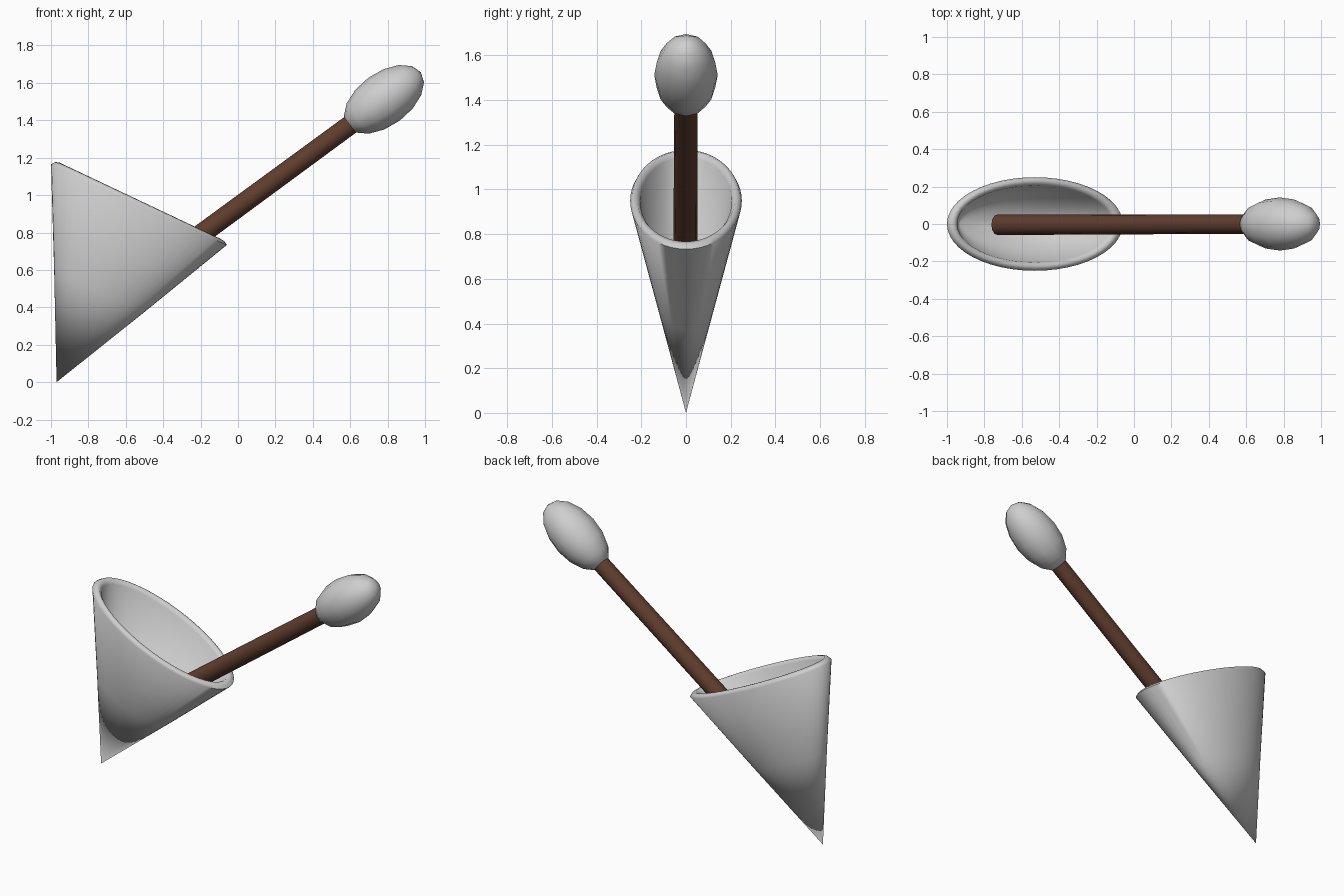
import bpy, bmesh, math
from mathutils import Vector

if "Cube" in bpy.data.objects:
    bpy.data.objects.remove(bpy.data.objects["Cube"])


def material(name, rgb):
    m = bpy.data.materials.new(name)
    m.diffuse_color = (*rgb, 1)
    m.use_nodes = True
    m.node_tree.nodes["Principled BSDF"].inputs["Base Color"].default_value = m.diffuse_color
    return m


grey = material("pale_grey", (0.62, 0.62, 0.62))
brown = material("dark_brown_wood", (0.115, 0.047, 0.027))


def finish(bm, name, mat, angle):
    bmesh.ops.recalc_face_normals(bm, faces=bm.faces)
    me = bpy.data.meshes.new(name)
    bm.to_mesh(me)
    bm.free()
    ob = bpy.data.objects.new(name, me)
    bpy.context.collection.objects.link(ob)
    me.materials.append(mat)
    bpy.ops.object.select_all(action='DESELECT')
    ob.select_set(True)
    bpy.context.view_layer.objects.active = ob
    bpy.ops.object.shade_smooth_by_angle(angle=math.radians(angle))
    return ob


# Slanted hollow cone: each ring is (left end x,z, right end x,z, half width)
rings = [(-0.983, 0.60, -0.50, 0.375, 0.128),
         (-1.00, 1.165, -0.06, 0.733, 0.25),
         (-0.977, 1.177, -0.073, 0.754, 0.24),
         (-0.955, 1.174, -0.095, 0.767, 0.222),
         (-0.945, 1.145, -0.115, 0.755, 0.205)]
N = 48
bm = bmesh.new()
outer_tip = bm.verts.new((-0.97, 0, 0))
inner_tip = bm.verts.new((-0.93, 0, 0.12))
loops = []
for xl, zl, xr, zr, w in rings:
    c = Vector(((xl + xr) / 2, 0, (zl + zr) / 2))
    h = Vector(((xr - xl) / 2, 0, (zr - zl) / 2))
    loops.append([bm.verts.new(c + h * math.cos(2 * math.pi * i / N)
                               + Vector((0, w * math.sin(2 * math.pi * i / N), 0)))
                  for i in range(N)])
for i in range(N):
    j = (i + 1) % N
    bm.faces.new((outer_tip, loops[0][i], loops[0][j]))
    for a, b in zip(loops, loops[1:]):
        bm.faces.new((a[i], b[i], b[j], a[j]))
    bm.faces.new((inner_tip, loops[-1][j], loops[-1][i]))
finish(bm, "cone_cup", grey, 70)

# Wooden stick leaning out of the cup
start, end = Vector((-0.73, -0.004, 0.40)), Vector((0.66, 0, 1.42))
axis = end - start
bm = bmesh.new()
bmesh.ops.create_cone(bm, cap_ends=True, segments=12, radius1=0.055,
                      radius2=0.052, depth=axis.length)
ob = finish(bm, "stick", brown, 40)
ob.location = (start + end) / 2
ob.rotation_euler = axis.to_track_quat('Z', 'Y').to_euler()

# Egg-shaped head on the stick
bm = bmesh.new()
bmesh.ops.create_uvsphere(bm, u_segments=12, v_segments=8, radius=1)
bmesh.ops.scale(bm, vec=(0.142, 0.142, 0.245), verts=bm.verts)
ob = finish(bm, "stick_head", grey, 60)
ob.location = (0.78, 0, 1.512)
ob.rotation_euler = axis.to_track_quat('Z', 'Y').to_euler()
